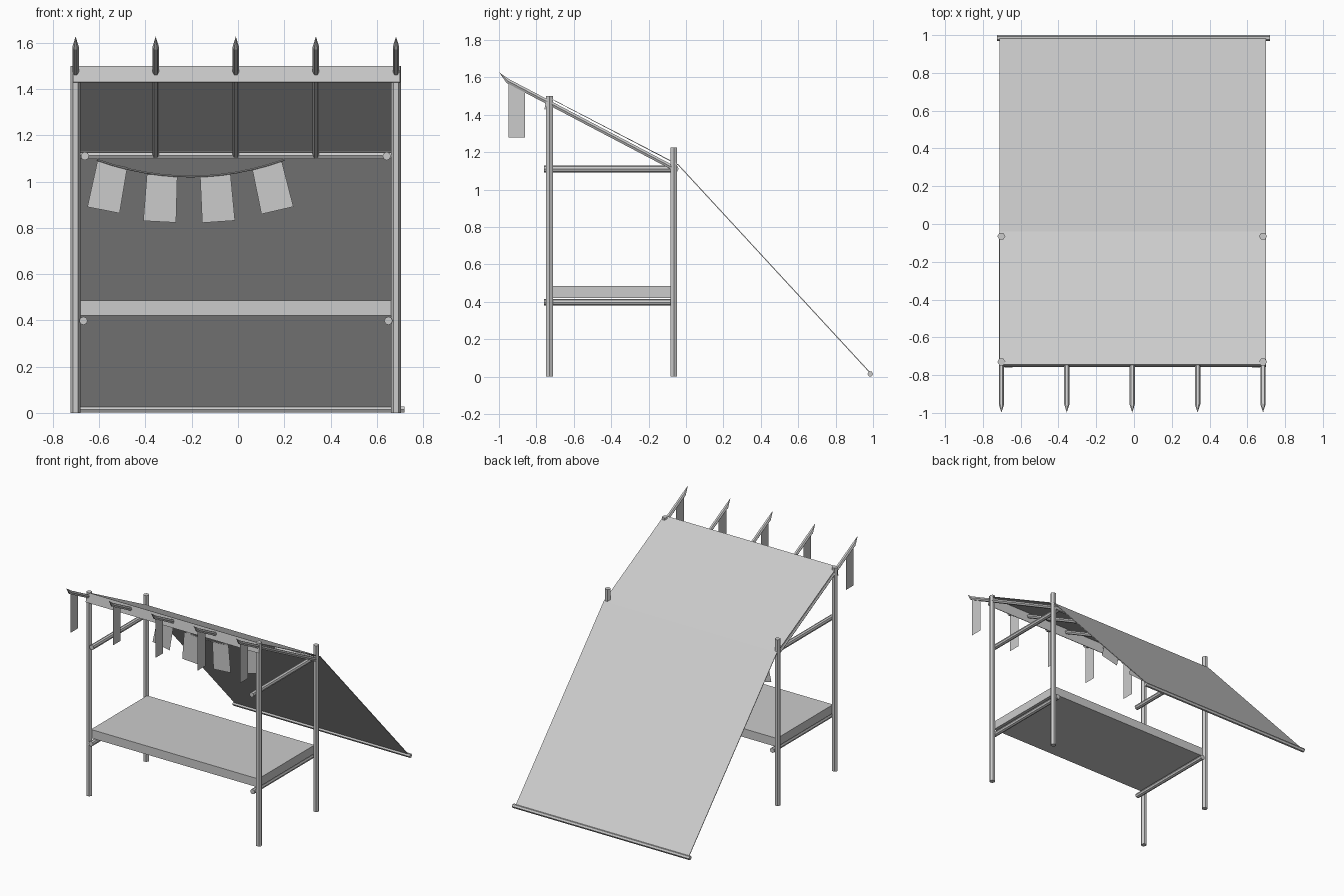
import bpy
from math import cos, sin, pi, radians
from mathutils import Vector

if "Cube" in bpy.data.objects:
    bpy.data.objects.remove(bpy.data.objects["Cube"])


def mesh(name, verts, faces):
    me = bpy.data.meshes.new(name)
    me.from_pydata([tuple(v) for v in verts], [], faces)
    me.update()
    ob = bpy.data.objects.new(name, me)
    bpy.context.collection.objects.link(ob)
    return ob


def pole(name, a, b, r, n=6, tip=None):
    """Flat-sided pole from a to b, with an optional sharpened tip beyond b."""
    a, b = Vector(a), Vector(b)
    d = (b - a).normalized()
    u = Vector((0, 1, 0)) if abs(d.x) > 0.9 else Vector((1, 0, 0))
    v = d.cross(u).normalized()
    ring = [u * r * cos(2 * pi * i / n) + v * r * sin(2 * pi * i / n) for i in range(n)]
    verts = [a + p for p in ring] + [b + p for p in ring]
    faces = [(i, (i + 1) % n, n + (i + 1) % n, n + i) for i in range(n)]
    faces.append(tuple(reversed(range(n))))
    if tip:
        verts.append(Vector(tip))
        faces += [(n + i, n + (i + 1) % n, 2 * n) for i in range(n)]
    else:
        faces.append(tuple(range(n, 2 * n)))
    return mesh(name, verts, faces)


LEFT, RIGHT, FRONT, BACK = -0.702, 0.683, -0.73, -0.065

# Corner posts
for side, x in (("left", LEFT), ("right", RIGHT)):
    pole(f"front_post_{side}", (x, FRONT, 0), (x, FRONT, 1.5), 0.021)
    pole(f"back_post_{side}", (x, BACK, 0), (x, BACK, 1.225), 0.021)

# Side rails, upper and lower
for level, z, xs in (("lower", 0.398, (-0.668, 0.65)), ("upper", 1.11, (-0.662, 0.643))):
    for side, x in zip(("left", "right"), xs):
        pole(f"{level}_rail_{side}", (x, -0.76, z), (x, -0.05, z), 0.018, 8)

# Back cross bar and ground bar holding the cloth
pole("back_cross_bar", (-0.70, -0.055, 1.112), (0.685, -0.055, 1.112), 0.016)
pole("ground_bar", (-0.725, 0.985, 0.015), (0.72, 0.985, 0.015), 0.015)

# Counter slab
y0, y1, z0, z1 = -0.725, -0.07, 0.422, 0.485
mesh("counter",
     [(x, y, z) for x in (-0.692, 0.673) for y in (y0, y1) for z in (z0, z1)],
     [(0, 1, 3, 2), (4, 6, 7, 5), (0, 4, 5, 1), (2, 3, 7, 6), (0, 2, 6, 4), (1, 5, 7, 3)])

# Sharpened rafters, each with a hanging cloth strip
for i in range(5):
    x = LEFT + (RIGHT - LEFT) * i / 4
    pole(f"rafter_{i + 1}", (x, -0.06, 1.112), (x, -0.955, 1.582), 0.014,
         tip=(x, -0.998, 1.627))
    mesh(f"hanging_strip_{i + 1}",
         [(x, -0.95, 1.28), (x, -0.86, 1.28), (x, -0.86, 1.53), (x, -0.95, 1.575)],
         [(0, 1, 2, 3)])

# Canopy cloth: front lip, roof slope, long back slope
profile = [(-0.757, 1.43), (-0.745, 1.5), (-0.04, 1.135), (0.987, 0.022)]
verts = [(x, y, z) for y, z in profile for x in (-0.713, 0.70)]
canopy = mesh("canopy_cloth", verts,
              [(2 * i, 2 * i + 1, 2 * i + 3, 2 * i + 2) for i in range(3)])
sol = canopy.modifiers.new("thickness", "SOLIDIFY")
sol.thickness = 0.005
sol.offset = -1

# Sagging bunting cord
BY = -0.065
cu = bpy.data.curves.new("bunting_cord", "CURVE")
cu.dimensions = "3D"
cu.bevel_depth = 0.004
cu.bevel_resolution = 0
sp = cu.splines.new("POLY")
sp.points.add(12)
for i, p in enumerate(sp.points):
    t = i / 6 - 1
    p.co = (-0.205 + 0.405 * t, BY, 1.022 + 0.072 * t * t, 1)
cord = bpy.data.objects.new("bunting_cord", cu)
bpy.context.collection.objects.link(cord)

# Bunting flags: top centre and tilt
for i, (x, z, tilt) in enumerate([(-0.543, 1.075, -11), (-0.328, 1.028, -3),
                                  (-0.098, 1.028, 4), (0.125, 1.072, 13)]):
    c, s = cos(radians(tilt)), sin(radians(tilt))
    pts = [(-0.066, 0), (0.066, 0), (0.071, -0.202), (-0.071, -0.202)]
    mesh(f"bunting_flag_{i + 1}",
         [(x + px * c - pz * s, BY, z + px * s + pz * c) for px, pz in pts],
         [(3, 2, 1, 0)])
